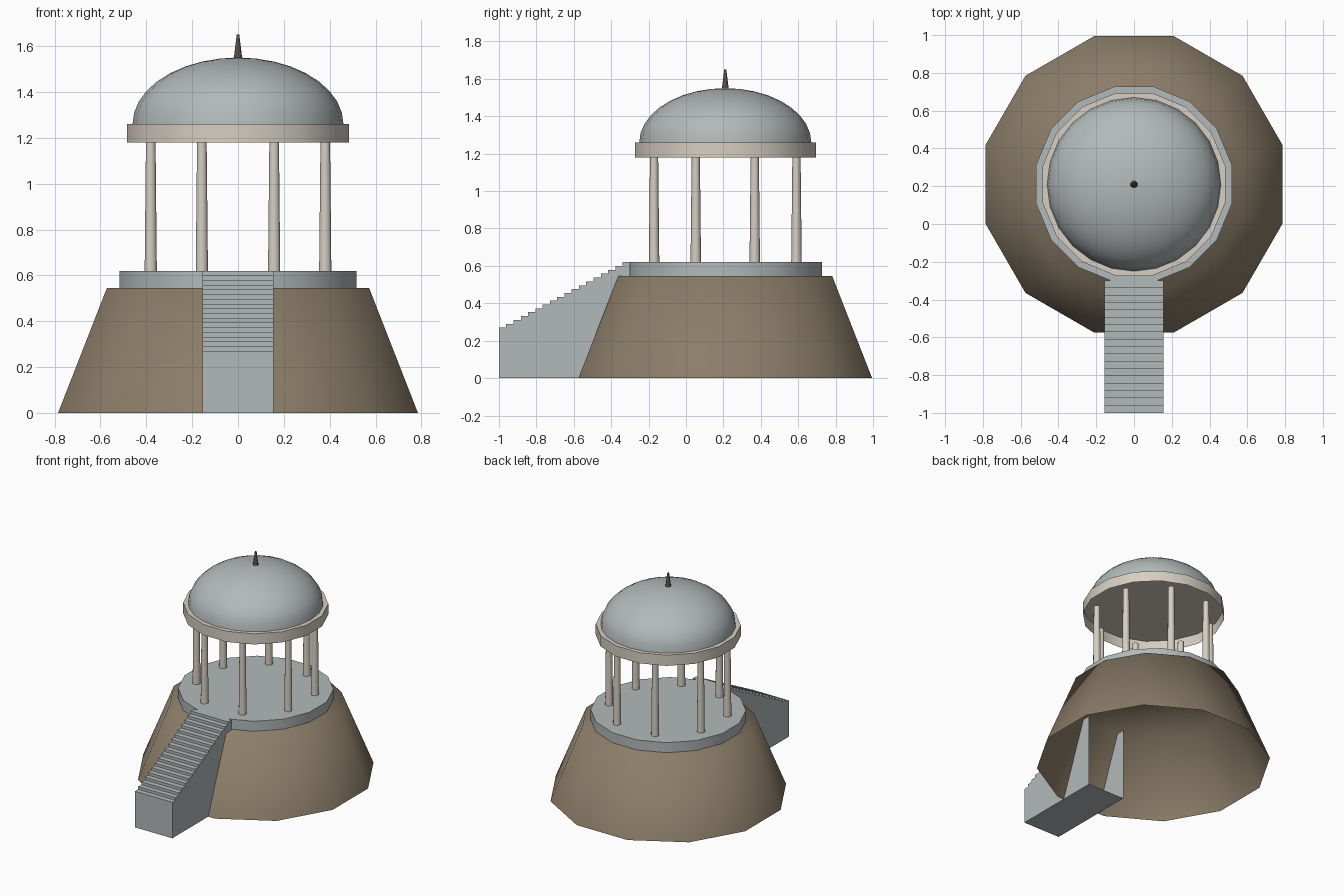
import bpy, bmesh, math

if "Cube" in bpy.data.objects:
    bpy.data.objects.remove(bpy.data.objects["Cube"])

CY = 0.21  # y of the temple axis


def material(name, rgb):
    m = bpy.data.materials.new(name)
    m.diffuse_color = (*rgb, 1)
    m.use_nodes = True
    m.node_tree.nodes["Principled BSDF"].inputs["Base Color"].default_value = m.diffuse_color
    return m


STONE = material("grey stone", (0.45, 0.485, 0.49))
MARBLE = material("cream marble", (0.67, 0.62, 0.54))
EARTH = material("brown earth", (0.26, 0.205, 0.14))
METAL = material("dark metal", (0.09, 0.08, 0.06))


def finish(name, bm, mat, angle=None):
    """Turn a bmesh into an object; angle = smooth shading limit in degrees."""
    bmesh.ops.recalc_face_normals(bm, faces=bm.faces)
    me = bpy.data.meshes.new(name)
    bm.to_mesh(me)
    bm.free()
    me.materials.append(mat)
    if angle:
        me.shade_smooth()
        me.set_sharp_from_angle(angle=math.radians(angle))
    ob = bpy.data.objects.new(name, me)
    bpy.context.collection.objects.link(ob)
    return ob


def lathe(name, profile, sides, mat, angle=None, x=0.0, y=CY, turn=0.5, cap=True):
    """Rings of (radius, z) from bottom to top; open below, capped on top."""
    bm = bmesh.new()
    rings = []
    for r, z in profile:
        rings.append([bm.verts.new((x + r * math.cos(a), y + r * math.sin(a), z))
                      for a in (math.tau * (i + turn) / sides for i in range(sides))])
    for low, high in zip(rings, rings[1:]):
        for i in range(sides):
            j = (i + 1) % sides
            bm.faces.new((low[i], low[j], high[j], high[i]))
    if cap:
        bm.faces.new(rings[-1])
    # open shells: keep normals outward by construction order
    return finish(name, bm, mat, angle)


def corner(apothem, sides):
    return apothem / math.cos(math.pi / sides)


# Hill: hollow twelve-sided mound, fully smooth
lathe("hill", [(corner(0.785, 12), 0), (corner(0.572, 12), 0.545)], 12, EARTH, 180)

# Round floor and roof ring
lathe("platform", [(corner(0.518, 16), 0.545), (corner(0.518, 16), 0.62)], 16, STONE, 30)
lathe("roof_ring", [(corner(0.484, 16), 1.18), (corner(0.484, 16), 1.26)], 16, MARBLE, 30)

# Dome: upper half of a flattened sphere
N = 9
dome = [(0.46 * math.cos(t), 1.26 + 0.29 * math.sin(t))
        for t in (math.pi / 2 * i / N for i in range(N))]
dome.append((0.01, 1.55))
lathe("dome", dome, 24, STONE, 60, turn=0)

# Finial
lathe("finial", [(0.02, 1.545), (0.006, 1.65)], 8, METAL, 50)

# Eight tapered columns
for k in range(8):
    a = math.tau * (k + 0.5) / 8
    lathe(f"column_{k + 1}", [(0.028, 0.62), (0.022, 1.182)], 10, MARBLE, 50,
          x=0.412 * math.cos(a), y=CY + 0.412 * math.sin(a))

# Stairs: stepped side profile pulled across x, open at the hidden back
STEPS, Y0, Y1, Z0, Z1 = 18, -1.0, -0.30, 0.27, 0.62
tread, riser = (Y1 - Y0) / STEPS, (Z1 - Z0) / (STEPS - 1)
outline = [(Y1, 0), (Y0, 0)]
for i in range(STEPS):
    outline += [(Y0 + i * tread, Z0 + i * riser), (Y0 + (i + 1) * tread, Z0 + i * riser)]
bm = bmesh.new()
side = bm.faces.new([bm.verts.new((-0.155, y, z)) for y, z in outline])
pulled = bmesh.ops.extrude_face_region(bm, geom=[side], use_keep_orig=True)
bmesh.ops.translate(bm, vec=(0.31, 0, 0),
                    verts=[g for g in pulled["geom"] if isinstance(g, bmesh.types.BMVert)])
bmesh.ops.recalc_face_normals(bm, faces=bm.faces)
back = [f for f in bm.faces if all(abs(v.co.y - Y1) < 1e-4 for v in f.verts)]
bmesh.ops.delete(bm, geom=back, context="FACES_ONLY")
finish("stairs", bm, STONE)
